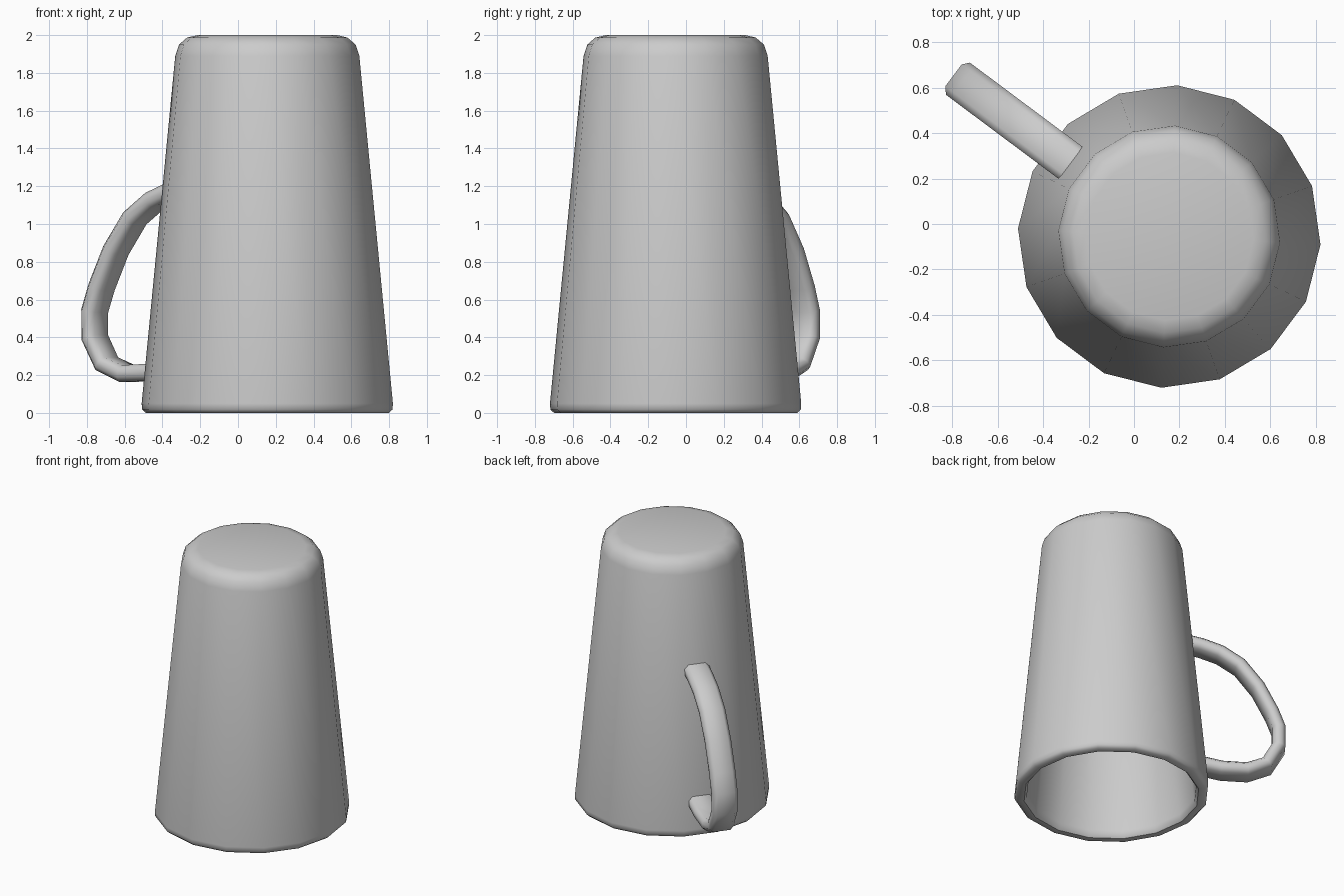
import bpy, bmesh, math
from mathutils import Vector

if "Cube" in bpy.data.objects:
    bpy.data.objects.remove(bpy.data.objects["Cube"])

CX, CY = 0.155, -0.055
SIDES = 16
PHASE = math.radians(-3)
HANDLE_ANGLE = PHASE + math.radians(22.5 * 6.5)


def finish(name, bm, angle):
    bmesh.ops.recalc_face_normals(bm, faces=bm.faces)
    me = bpy.data.meshes.new(name)
    bm.to_mesh(me)
    bm.free()
    ob = bpy.data.objects.new(name, me)
    ob.location = (CX, CY, 0)
    bpy.context.collection.objects.link(ob)
    bpy.ops.object.select_all(action='DESELECT')
    ob.select_set(True)
    bpy.context.view_layer.objects.active = ob
    bpy.ops.object.shade_smooth_by_angle(angle=math.radians(angle))
    return ob


def loft(bm, rings):
    # skin consecutive closed rings, cap both ends
    rings = [[bm.verts.new(p) for p in ring] for ring in rings]
    n = len(rings[0])
    for a, b in zip(rings, rings[1:]):
        for i in range(n):
            j = (i + 1) % n
            bm.faces.new((a[i], a[j], b[j], b[i]))
    bm.faces.new(rings[0])
    bm.faces.new(rings[-1])


# Upside-down cup body: outer base, outer wall, rim, inner wall, inner floor
profile = [(0.37, 2.0), (0.425, 1.987), (0.468, 1.95), (0.488, 1.89),
           (0.666, 0.05), (0.664, 0.018), (0.645, 0.0), (0.60, 0.0),
           (0.583, 0.02), (0.58, 0.05), (0.41, 1.84), (0.37, 1.90)]
bm = bmesh.new()
loft(bm, [[(r * math.cos(PHASE + math.tau * i / SIDES),
            r * math.sin(PHASE + math.tau * i / SIDES), z)
           for i in range(SIDES)] for r, z in profile])
finish("cup_body", bm, 50)

# Handle: flattened octagonal section swept along a path of (radius, height)
path = [(0.51, 1.20), (0.61, 1.175), (0.74, 1.125), (0.875, 1.03), (1.0, 0.86),
        (1.095, 0.665), (1.14, 0.54), (1.14, 0.40), (1.06, 0.26),
        (0.925, 0.208), (0.75, 0.215), (0.60, 0.25)]
section = [(0.088, 0.02), (0.06, 0.045), (-0.06, 0.045), (-0.088, 0.02),
           (-0.088, -0.02), (-0.06, -0.045), (0.06, -0.045), (0.088, -0.02)]
out = Vector((math.cos(HANDLE_ANGLE), math.sin(HANDLE_ANGLE), 0))
side = Vector((-out.y, out.x, 0))
up = Vector((0, 0, 1))
pts = [out * r + up * z for r, z in path]
rings = []
for i, p in enumerate(pts):
    tangent = (pts[min(i + 1, len(pts) - 1)] - pts[max(i - 1, 0)]).normalized()
    normal = tangent.cross(side)
    rings.append([p + side * w + normal * t for w, t in section])
bm = bmesh.new()
loft(bm, rings)
finish("handle", bm, 50)
